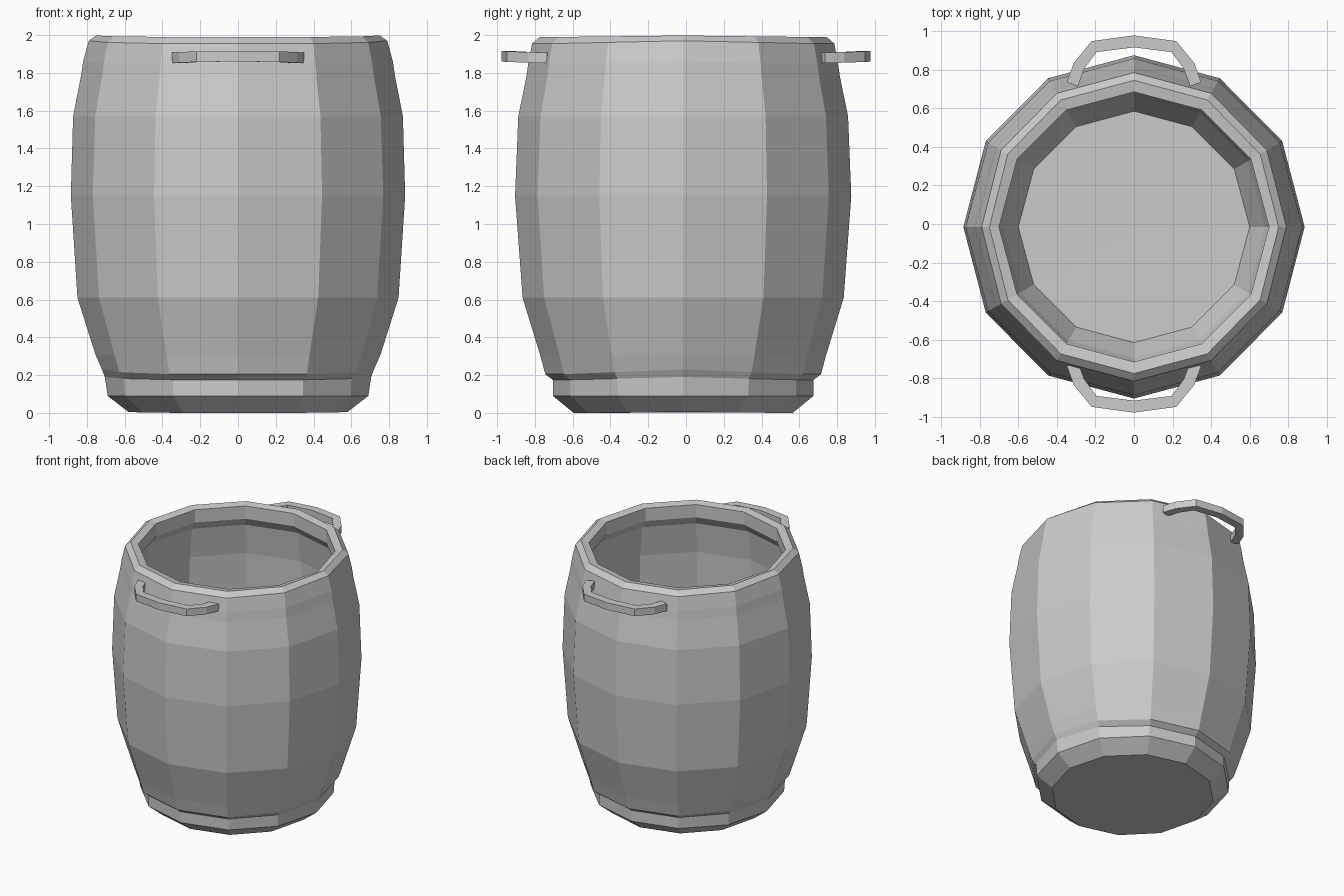
import bpy, bmesh, math
from mathutils import Vector

if "Cube" in bpy.data.objects:
    bpy.data.objects.remove(bpy.data.objects["Cube"])

SIDES = 12
Y_SHIFT = -0.015


def finish(bm, name):
    bmesh.ops.recalc_face_normals(bm, faces=bm.faces)
    mesh = bpy.data.meshes.new(name)
    bm.to_mesh(mesh)
    bm.free()
    obj = bpy.data.objects.new(name, mesh)
    bpy.context.collection.objects.link(obj)
    return obj


def bridge(bm, rings):
    for a, b in zip(rings, rings[1:]):
        n = len(a)
        for i in range(n):
            j = (i + 1) % n
            bm.faces.new((a[i], a[j], b[j], b[i]))


# Barrel body: (radius at the sides, z at the sides, radius front/back, z front/back)
outer = [(0.58, 0.005, 0.58, 0.0), (0.69, 0.09, 0.69, 0.09),
         (0.705, 0.19, 0.69, 0.175), (0.72, 0.23, 0.73, 0.205),
         (0.755, 0.31, 0.755, 0.30), (0.85, 0.61, 0.85, 0.61),
         (0.885, 1.15, 0.89, 1.15), (0.873, 1.57, 0.873, 1.57),
         (0.83, 1.79, 0.83, 1.78), (0.82, 1.86, 0.82, 1.85),
         (0.79, 1.97, 0.80, 1.955), (0.75, 1.998, 0.76, 1.99)]
# Hollow inside, with a thick lip under the rim
inner = [(0.70, 1.98), (0.70, 1.88), (0.75, 1.81), (0.79, 1.57),
         (0.805, 1.15), (0.77, 0.61), (0.68, 0.31), (0.60, 0.13)]
profile = outer + [(r, z, r, z) for r, z in inner]

bm = bmesh.new()
rings = []
for r0, z0, r1, z1 in profile:
    ring = []
    for i in range(SIDES):
        a = 2 * math.pi * i / SIDES
        t = min(1.0, abs(math.sin(a)) * 1.15)
        r, z = r0 + (r1 - r0) * t, z0 + (z1 - z0) * t
        ring.append(bm.verts.new((r * math.cos(a), r * math.sin(a) + Y_SHIFT, z)))
    rings.append(ring)
bridge(bm, rings)
bm.faces.new(rings[0])
# Inside floor
centre = bm.verts.new((0, Y_SHIFT, 0.125))
for i in range(SIDES):
    bm.faces.new((rings[-1][i], rings[-1][(i + 1) % SIDES], centre))
finish(bm, "barrel_body")


# Handles: flat bar swept along a bent path
def handle(name, side):
    half = [(0.32, 0.725, 1.88), (0.285, 0.82, 1.882), (0.207, 0.92, 1.886)]
    path = [(-x, y, z) for x, y, z in half] + [(0, 0.947, 1.888)]
    path += half[::-1]
    pts = [Vector((x, y * side, z)) for x, y, z in path]
    bm = bmesh.new()
    rings = []
    for i, p in enumerate(pts):
        d = (pts[min(i + 1, len(pts) - 1)] - pts[max(i - 1, 0)]).normalized()
        out = Vector((-d.y, d.x, 0)).normalized() * 0.031
        up = Vector((0, 0, 0.028))
        rings.append([bm.verts.new(p + o) for o in
                      (out + up, out - up, -out - up, -out + up)])
    bridge(bm, rings)
    bm.faces.new(rings[0])
    bm.faces.new(rings[-1])
    finish(bm, name)


handle("front_handle", -1)
handle("back_handle", 1)
